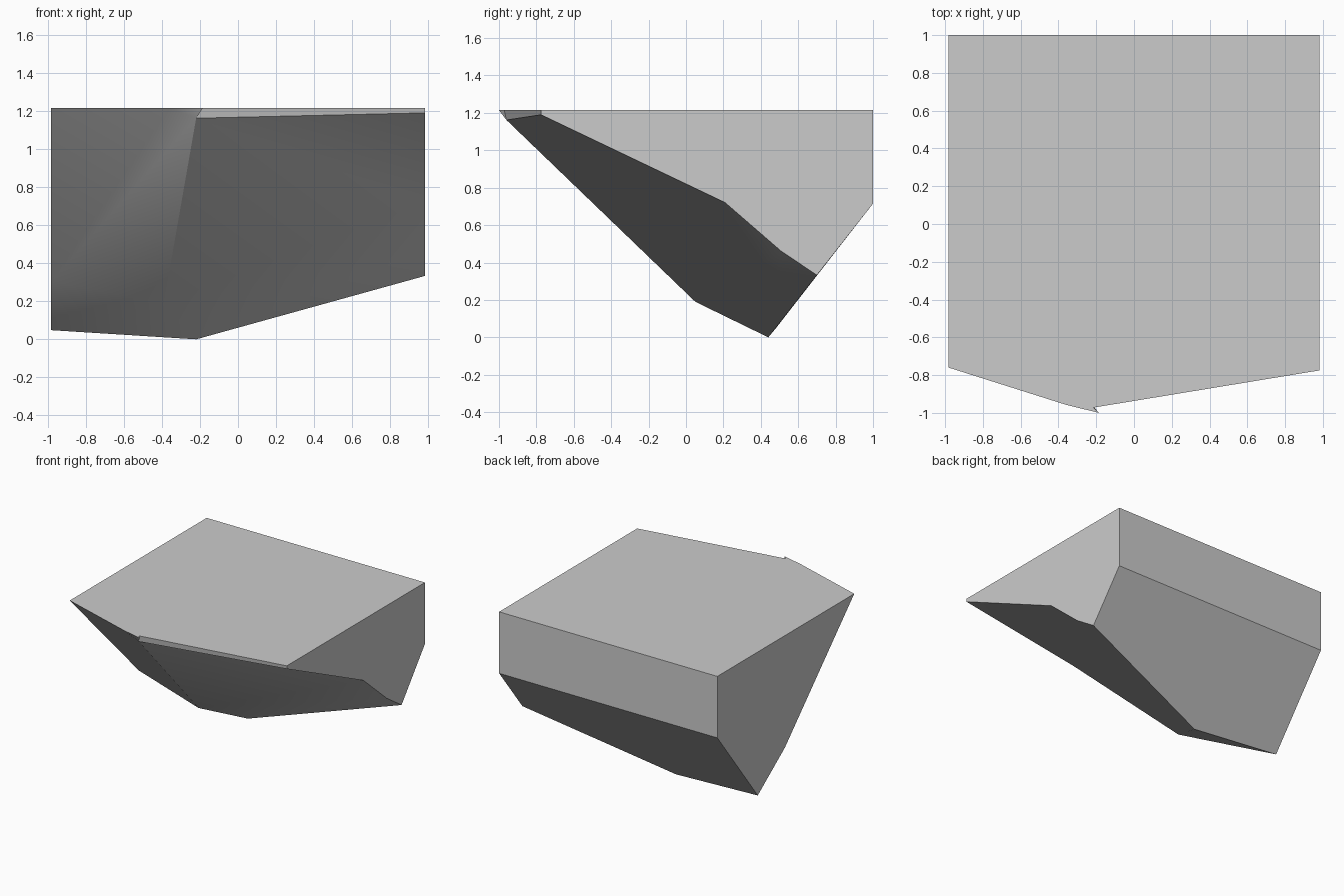
import bpy
import bmesh
import math

default_cube = bpy.data.objects.get("Cube")
if default_cube:
    bpy.data.objects.remove(default_cube, do_unlink=True)

# Single stone colour
stone = bpy.data.materials.new("stone_grey")
stone.use_nodes = True
colour = (0.6, 0.6, 0.6, 1)
stone.diffuse_color = colour
stone.node_tree.nodes["Principled BSDF"].inputs["Base Color"].default_value = colour

HALF, TOP, LEDGE = 0.982, 1.215, 0.715

mesh_builder = bmesh.new()


def point(x, y, z):
    return mesh_builder.verts.new((x, y, z))


def side(x, outline):
    """Points of one flat end, from the front rim down and round to the back."""
    return [point(x, y, z) for y, z in outline]


def face(*corners):
    return mesh_builder.faces.new(corners)


# Flat cut ends of the slab
west = side(-HALF, [(-0.76, TOP), (0.13, 0.305), (0.48, 0.048), (1, LEDGE), (1, TOP)])
east = side(HALF, [(-0.775, TOP), (-0.775, 1.19), (0.21, 0.72), (0.51, 0.46),
                   (0.70, 0.333), (1, LEDGE), (1, TOP)])

# Ridge between the ends: rim, notch and underside
rim = point(-0.36, -0.957, TOP)
tip = point(-0.185, -1, TOP)
notch = point(-0.215, -0.972, TOP)
brow = point(-0.22, -0.96, 1.162)
belly = point(-0.39, 0.05, 0.19)
keel = point(-0.22, 0.44, 0)

face(*west)
face(*east)

# Top, back and slanting underside
face(west[0], rim, tip, notch, east[0], east[6], west[4])
face(west[4], east[6], east[5], west[3])
face(west[3], east[5], east[4], keel, west[2])

# Upper lip
face(rim, brow, tip)
face(tip, brow, notch)
face(notch, brow, east[1], east[0])

# Broad front, west of the ridge
face(west[0], west[1], belly, brow, rim)
face(west[1], west[2], belly)
face(west[2], keel, belly)

# Hollowed front, east of the ridge
face(brow, east[2], east[1])
face(brow, belly, east[2])
face(belly, east[3], east[2])
face(belly, keel, east[3])
face(keel, east[4], east[3])

bmesh.ops.recalc_face_normals(mesh_builder, faces=mesh_builder.faces)

mesh = bpy.data.meshes.new("rock_slab")
mesh_builder.to_mesh(mesh)
mesh_builder.free()
mesh.materials.append(stone)
rock = bpy.data.objects.new("rock_slab", mesh)
bpy.context.collection.objects.link(rock)

# Soften the shallow creases only
bpy.context.view_layer.objects.active = rock
rock.select_set(True)
bpy.ops.object.shade_smooth_by_angle(angle=math.radians(30))
